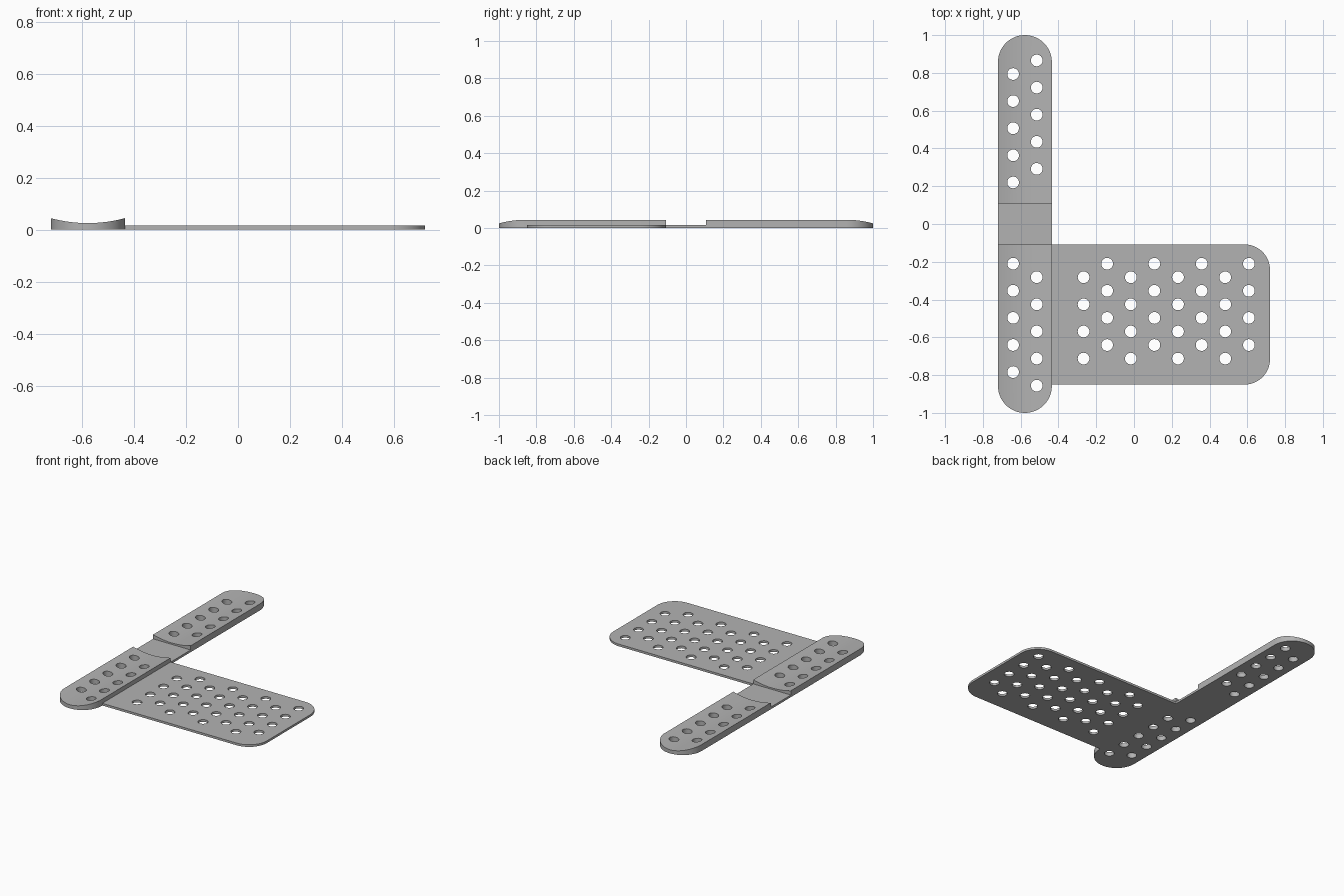
import bpy, bmesh
from math import pi, cos, sin, sqrt, radians

if "Cube" in bpy.data.objects:
    bpy.data.objects.remove(bpy.data.objects["Cube"], do_unlink=True)

# Main sizes
LEFT, SEAM, RIGHT = -0.72, -0.435, 0.72
MID = (LEFT + SEAM) / 2
RADIUS = (SEAM - LEFT) / 2
GAP = 0.108                  # half length of the thin bridge
THIN, DIP, RIM = 0.015, 0.025, 0.044
HOLE = 0.031
PITCH_X, PITCH_Y = 0.125, 0.1435

grey = bpy.data.materials.new("plain grey")
grey.use_nodes = True
grey.diffuse_color = (0.45, 0.45, 0.45, 1)
grey.node_tree.nodes["Principled BSDF"].inputs["Base Color"].default_value = grey.diffuse_color


def make_object(name, bm):
    bmesh.ops.recalc_face_normals(bm, faces=bm.faces)
    mesh = bpy.data.meshes.new(name)
    bm.to_mesh(mesh)
    bm.free()
    mesh.materials.append(grey)
    obj = bpy.data.objects.new(name, mesh)
    bpy.context.collection.objects.link(obj)
    return obj


def add_prism(bm, points, direction):
    face = bm.faces.new([bm.verts.new(p) for p in points])
    ext = bmesh.ops.extrude_face_region(bm, geom=[face])
    moved = [v for v in ext["geom"] if isinstance(v, bmesh.types.BMVert)]
    bmesh.ops.translate(bm, verts=moved, vec=direction)


def prism(name, points, direction):
    bm = bmesh.new()
    add_prism(bm, points, direction)
    return make_object(name, bm)


def arc(cx, cy, r, start, end, steps):
    return [(cx + r * cos(start + (end - start) * i / steps),
             cy + r * sin(start + (end - start) * i / steps), 0) for i in range(steps + 1)]


def hole_cutter(centres):
    bm = bmesh.new()
    for x, y in centres:
        ring = arc(x, y, HOLE, 0, 2 * pi, 32)[:-1]
        add_prism(bm, [(px, py, -0.1) for px, py, _ in ring], (0, 0, 0.3))
    return make_object("hole_cutter", bm)


def cut(obj, cutter):
    mod = obj.modifiers.new("cut", "BOOLEAN")
    mod.operation, mod.solver, mod.object = "DIFFERENCE", "EXACT", cutter
    select(obj)
    bpy.ops.object.modifier_apply(modifier=mod.name)
    bpy.data.objects.remove(cutter, do_unlink=True)


def select(obj):
    bpy.ops.object.select_all(action="DESELECT")
    obj.select_set(True)
    bpy.context.view_layer.objects.active = obj


def trough_cutter():
    # Shallow cylindrical hollow running along the strap
    sag = RIM - DIP
    r = (RADIUS ** 2 + sag ** 2) / (2 * sag)
    xs = [MID + RADIUS * 1.2 * (i / 16 - 1) for i in range(33)]
    curve = [(x, -1.2, DIP + r - sqrt(r * r - (x - MID) ** 2)) for x in xs]
    return prism("trough_cutter", curve + [(xs[-1], -1.2, 0.2), (xs[0], -1.2, 0.2)], (0, 2.4, 0))


# Thick hollowed strap pads with a round outer end
for name, side, first in (("back_pad", 1, 0.22), ("front_pad", -1, -0.21)):
    outline = [(LEFT, side * GAP, 0), (SEAM, side * GAP, 0)]
    outline += arc(MID, side * (1 - RADIUS), RADIUS, 0, side * pi, 40)
    pad = prism(name, outline, (0, 0, 0.07))
    cut(pad, trough_cutter())
    cut(pad, hole_cutter([(MID + PITCH_X * (k - 0.5), first + side * PITCH_Y * (i + k / 2))
                          for k in (0, 1) for i in range(5)]))

# Thin bridge between the pads
prism("bridge", [(LEFT, -GAP, 0), (SEAM, -GAP, 0), (SEAM, GAP, 0), (LEFT, GAP, 0)], (0, 0, THIN))

# Wide thin plate with two rounded corners
low, high, corner = -0.85, -GAP, 0.135
outline = [(SEAM, high, 0), (SEAM, low, 0)]
outline += arc(RIGHT - corner, low + corner, corner, -pi / 2, 0, 20)
outline += arc(RIGHT - corner, high - corner, corner, 0, pi / 2, 20)
plate = prism("wide_plate", outline, (0, 0, THIN))
cut(plate, hole_cutter([(-0.267 + PITCH_X * c, -0.282 + PITCH_Y * (c % 2 / 2 - r))
                        for c in range(8) for r in range(4)]))

# Smooth the curved walls, keep the rims sharp
for part in ("back_pad", "front_pad", "wide_plate"):
    select(bpy.data.objects[part])
    bpy.ops.object.shade_smooth_by_angle(angle=radians(30))
